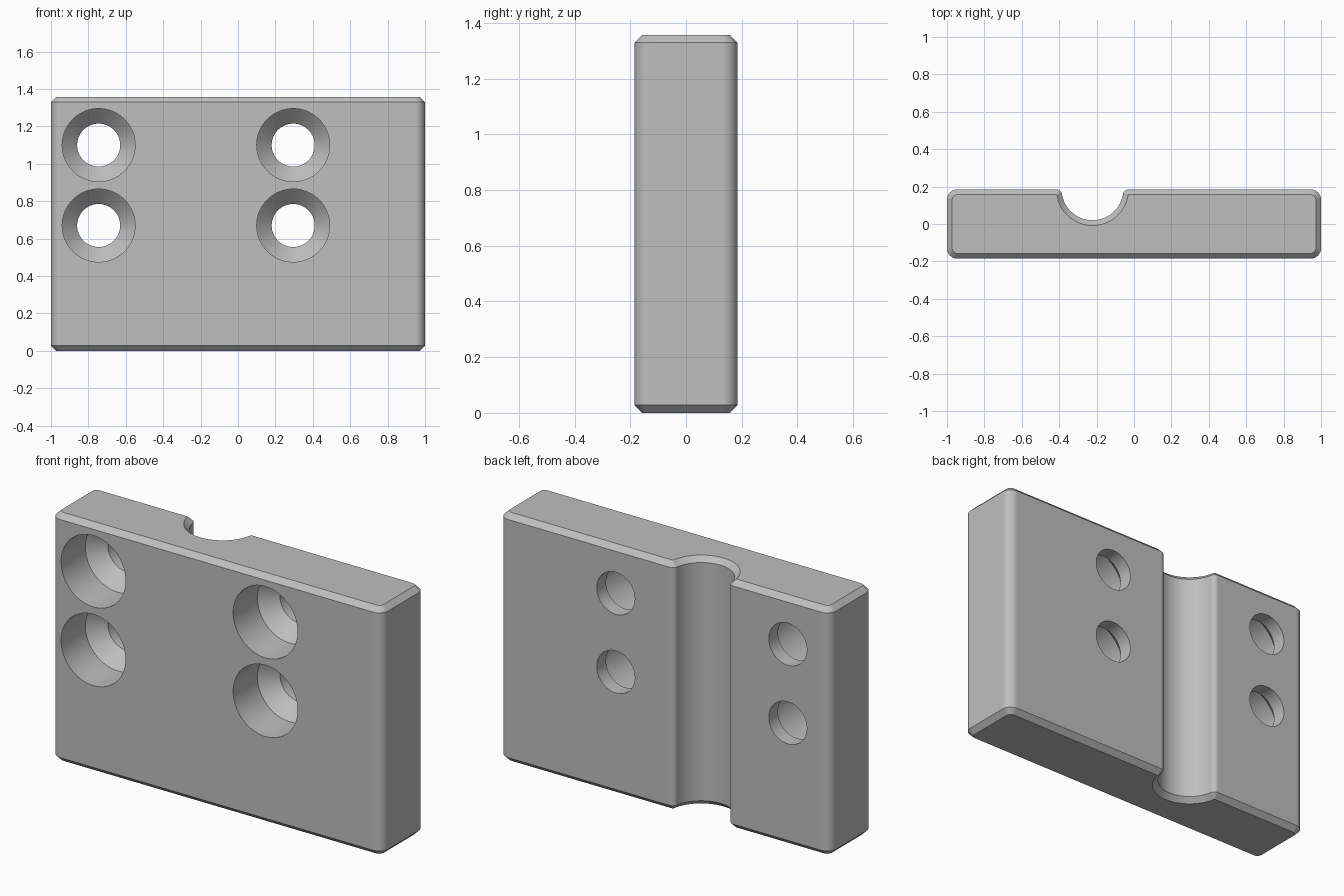
import bpy
import bmesh
from math import pi, sin, cos, sqrt, atan2

cube = bpy.data.objects.get("Cube")
if cube:
    bpy.data.objects.remove(cube, do_unlink=True)

HALF_X, HALF_Y, HEIGHT = 1.0, 0.185, 1.357
CHAMFER, CORNER, LIP = 0.028, 0.055, 0.03
GROOVE_X, GROOVE_R = -0.222, 0.165

grey = bpy.data.materials.new("machined grey")
grey.use_nodes = True
colour = (0.52, 0.52, 0.52, 1)
grey.diffuse_color = colour
grey.node_tree.nodes["Principled BSDF"].inputs["Base Color"].default_value = colour


def arc(cx, cy, r, a0, a1, steps):
    angles = [a0 + (a1 - a0) * i / steps for i in range(steps + 1)]
    return [(cx + r * cos(a), cy + r * sin(a)) for a in angles]


def outline(inset):
    """Counter-clockwise plan of the block, offset inwards."""
    x, y = HALF_X - CORNER, HALF_Y - CORNER
    r, lip, groove = CORNER - inset, LIP - inset, GROOVE_R + inset
    lip_x, lip_y = sqrt((GROOVE_R + LIP) ** 2 - LIP ** 2), HALF_Y - LIP
    tilt = atan2(LIP, lip_x)
    pts = arc(-x, -y, r, pi, 1.5 * pi, 8) + arc(x, -y, r, 1.5 * pi, 2 * pi, 8)
    pts += arc(x, y, r, 0, pi / 2, 8)
    pts += arc(GROOVE_X + lip_x, lip_y, lip, pi / 2, pi - tilt, 8)
    pts += arc(GROOVE_X, HALF_Y, groove, -tilt, tilt - pi, 40)[1:-1]
    pts += arc(GROOVE_X - lip_x, lip_y, lip, tilt, pi / 2, 8)
    pts += arc(-x, y, r, pi / 2, pi, 8)
    return pts


def loft(name, rings):
    """Skin matching rings of points and cap both ends."""
    bm = bmesh.new()
    loops = [[bm.verts.new(p) for p in ring] for ring in rings]
    count = len(loops[0])
    for low, high in zip(loops, loops[1:]):
        for i in range(count):
            j = (i + 1) % count
            bm.faces.new((low[i], low[j], high[j], high[i]))
    bm.faces.new(loops[0][::-1])
    bm.faces.new(loops[-1])
    bmesh.ops.recalc_face_normals(bm, faces=bm.faces)
    mesh = bpy.data.meshes.new(name)
    bm.to_mesh(mesh)
    bm.free()
    mesh.materials.append(grey)
    obj = bpy.data.objects.new(name, mesh)
    bpy.context.collection.objects.link(obj)
    return obj


# Block with chamfered ends and a round groove down the back
levels = [(0, CHAMFER), (CHAMFER, 0), (HEIGHT - CHAMFER, 0), (HEIGHT, CHAMFER)]
block = loft("grooved_block", [[(x, y, z) for x, y in outline(d)] for z, d in levels])
bpy.context.view_layer.objects.active = block
block.select_set(True)

# Recessed screw holes: wide bore, conical seat, narrow through hole
BORE = [(-0.25, 0.195), (0.025, 0.195), (0.105, 0.115), (0.25, 0.115)]
for hx in (-0.745, 0.295):
    for hz in (0.67, 1.1):
        rings = [[(x, y, z) for x, z in arc(hx, hz, r, 0, 2 * pi, 64)[:-1]]
                 for y, r in BORE]
        cutter = loft("hole_cutter", rings)
        cutter.hide_render = True
        cut = block.modifiers.new("screw hole", "BOOLEAN")
        cut.operation = "DIFFERENCE"
        cut.solver = "EXACT"
        cut.object = cutter
        bpy.ops.object.modifier_apply(modifier=cut.name)
        bpy.data.objects.remove(cutter, do_unlink=True)

# Smooth rounds, crisp chamfers, flat walls
bpy.ops.object.shade_smooth_by_angle(angle=pi / 6)
flat = block.modifiers.new("flat walls", "WEIGHTED_NORMAL")
flat.keep_sharp = True
